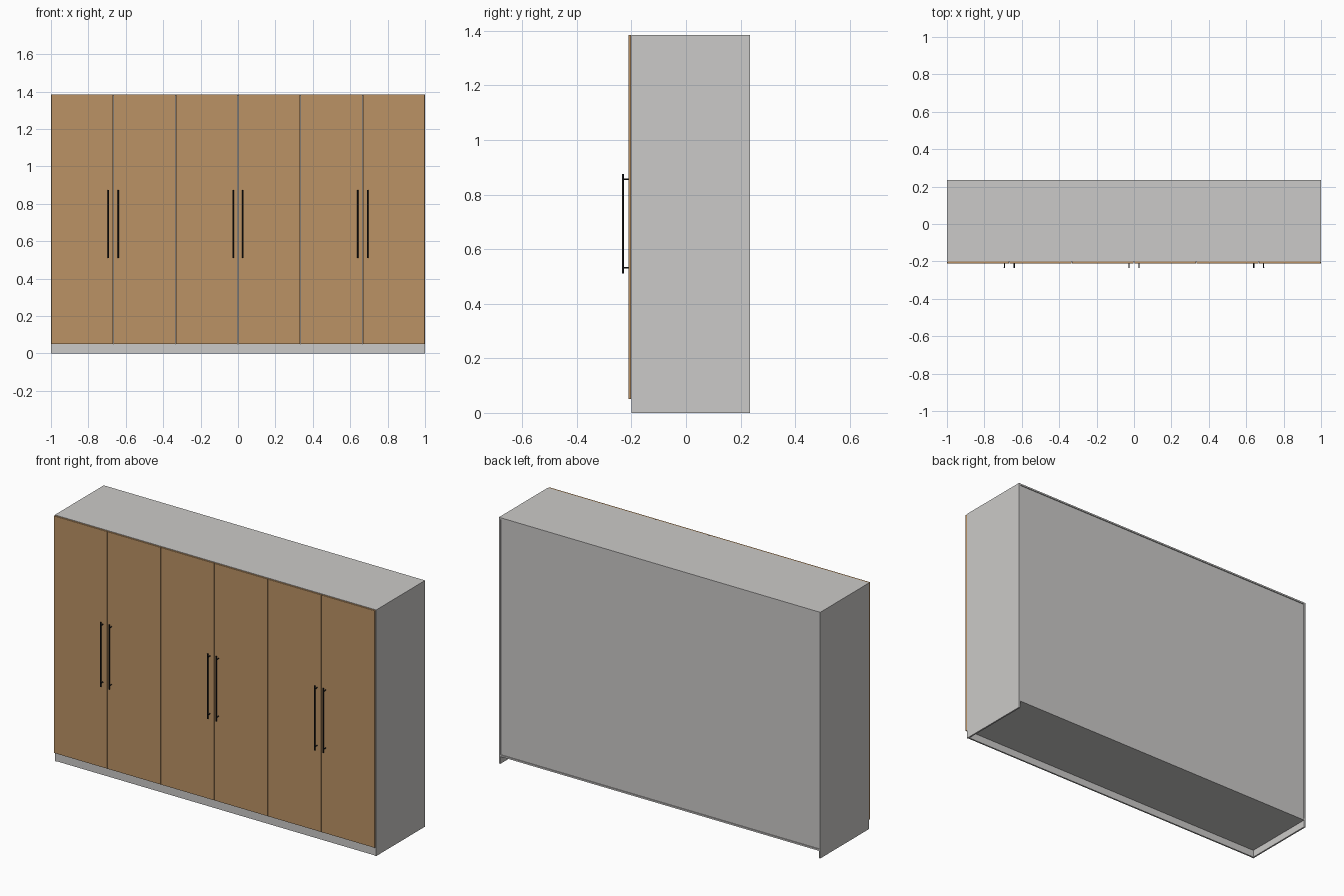
import bpy

cube = bpy.data.objects.get("Cube")
if cube:
    bpy.data.objects.remove(cube, do_unlink=True)


def material(name, rgb):
    m = bpy.data.materials.new(name)
    m.use_nodes = True
    colour = (*rgb, 1)
    m.diffuse_color = colour
    m.node_tree.nodes["Principled BSDF"].inputs["Base Color"].default_value = colour
    return m


grey = material("light_grey_board", (0.6, 0.59, 0.58))
wood = material("warm_wood", (0.5, 0.29, 0.13))
black = material("black_metal", (0.012, 0.012, 0.014))


def box(name, low, high, mat, bevel=0):
    """Box between two corners, with an optional small rounded edge."""
    bpy.ops.mesh.primitive_cube_add(
        size=1, location=[(a + b) / 2 for a, b in zip(low, high)])
    o = bpy.context.object
    o.name = name
    o.scale = [b - a for a, b in zip(low, high)]
    bpy.ops.object.transform_apply(location=False, rotation=False, scale=True)
    o.data.materials.append(mat)
    if bevel:
        mod = o.modifiers.new("edge", "BEVEL")
        mod.width = bevel
        mod.segments = 2
    return o


def rod(name, centre, length, radius, along_y=False):
    """Thin metal rod, upright or pointing to the front."""
    bpy.ops.mesh.primitive_cylinder_add(
        vertices=16, radius=radius, depth=length, location=centre,
        rotation=(1.5708 if along_y else 0, 0, 0))
    o = bpy.context.object
    o.name = name
    o.data.materials.append(black)
    bpy.ops.object.shade_smooth_by_angle()
    return o


TOP, BASE = 1.385, 0.05          # heights of the cabinet top and its floor
FRONT, BACK = -0.2, 0.235        # depth of the carcass
T = 0.009                        # board thickness
INNER = 1 - T

# Carcass: sides to the ground, boards between them, recessed back
for side, s in (("right", -1), ("left", 1)):
    xs = sorted((s, s * INNER))
    box(side + "_side_panel", (xs[0], FRONT, 0), (xs[1], BACK, TOP), grey)
box("top_panel", (-INNER, FRONT, TOP - T), (INNER, BACK, TOP), grey)
box("bottom_panel", (-INNER, FRONT, BASE - T), (INNER, BACK, BASE), grey)
box("back_panel", (-INNER, BACK - 0.01, BASE), (INNER, BACK - 0.005, TOP - T), grey)
box("plinth", (-INNER, FRONT + 0.003, 0), (INNER, FRONT + 0.003 + T, BASE - T), grey)

# Doors, six equal leaves with narrow gaps
DOORS = 6
WIDTH = 2 / DOORS
GAP = 0.0015
DOOR_FRONT = -0.211
for i in range(DOORS):
    x = -1 + i * WIDTH
    box(f"door_{i + 1}", (x + GAP, DOOR_FRONT, BASE),
        (x + WIDTH - GAP, FRONT - 0.001, TOP - 0.001), wood, bevel=0.001)

# Handles, one pair at each meeting of two doors
BAR_Y = -0.2315
for pair in range(DOORS // 2):
    seam = -1 + (2 * pair + 1) * WIDTH
    for side, s in (("right", -1), ("left", 1)):
        x = seam + s * 0.0265
        name = f"handle_{pair + 1}_{side}"
        rod(name + "_bar", (x, BAR_Y, 0.693), 0.364, 0.0038)
        for end, z in (("lower", 0.531), ("upper", 0.856)):
            rod(f"{name}_{end}_post", (x, (BAR_Y + DOOR_FRONT) / 2, z),
                DOOR_FRONT - BAR_Y, 0.0028, along_y=True)
